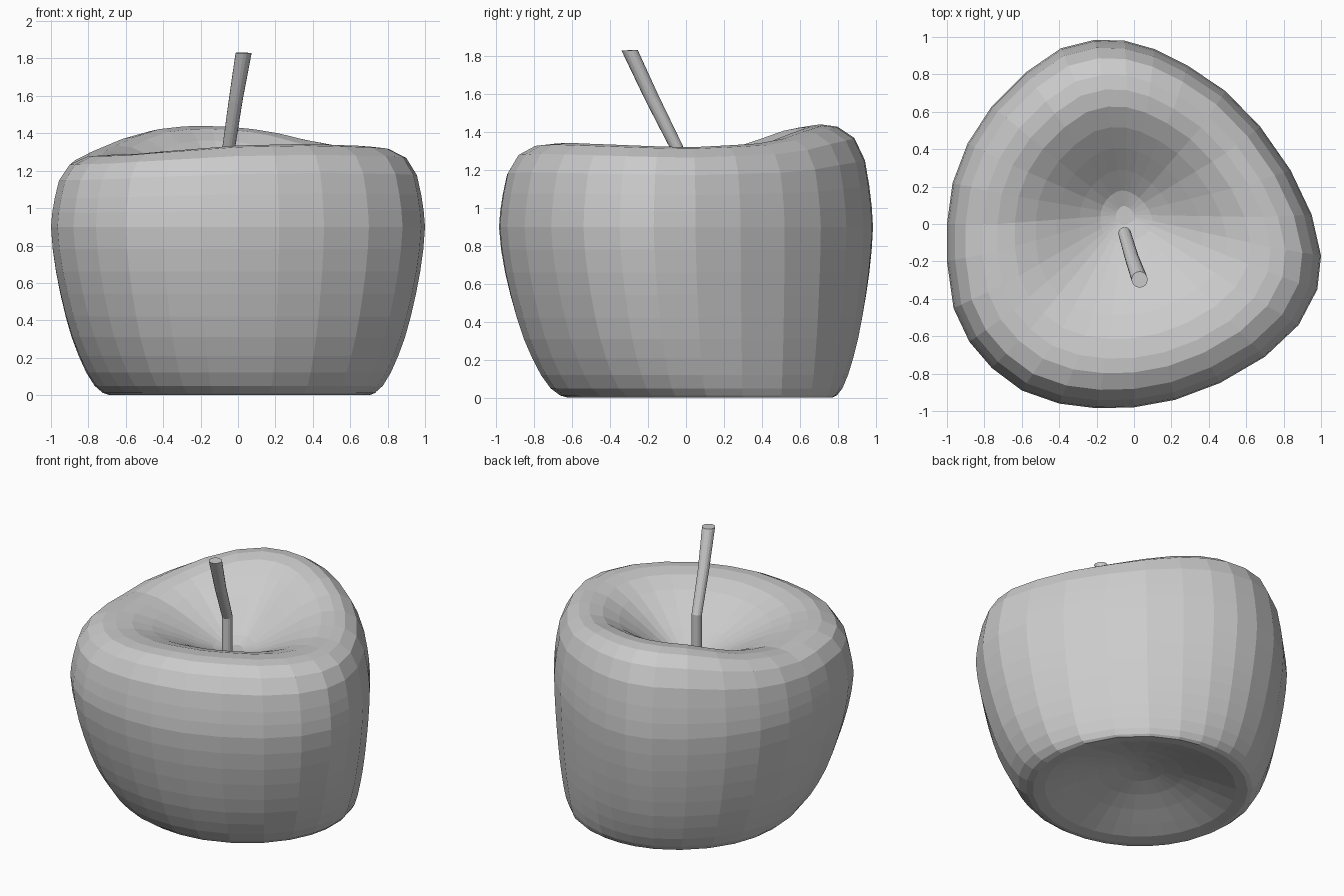
import bpy, bmesh, math
from mathutils import Vector

if "Cube" in bpy.data.objects:
    bpy.data.objects.remove(bpy.data.objects["Cube"])

# Plan outline at the widest level, counter-clockwise
OUTLINE = [(1.0, -.17), (.95, .05), (.837, .288), (.675, .52), (.49, .71), (.29, .845),
           (.11, .935), (-.05, .98), (-.21, .985), (-.39, .94), (-.58, .81), (-.76, .63),
           (-.89, .43), (-.97, .22), (-1.0, 0), (-1.0, -.20), (-.965, -.45), (-.88, -.63),
           (-.76, -.77), (-.60, -.89), (-.40, -.96), (-.20, -.985), (0, -.98), (.22, -.94),
           (.46, -.85), (.70, -.71), (.88, -.54), (.98, -.35)]
# Height of the wavy upper rim by angle in degrees
RIM = [(0, 1.318), (45, 1.343), (60, 1.375), (75, 1.41), (90, 1.432), (105, 1.44), (120, 1.435),
       (135, 1.40), (150, 1.345), (180, 1.28), (225, 1.288), (270, 1.335), (300, 1.343),
       (330, 1.333), (360, 1.318)]
WIDEST, FLOOR = .9, 1.05
DISH_CENTRE = Vector((-.05, .05))
FOOT_CENTRE, FOOT_RADIUS = Vector((.01, .075)), .695


def rim_height(angle):
    a = math.degrees(angle) % 360
    for (a0, h0), (a1, h1) in zip(RIM, RIM[1:]):
        if a0 <= a <= a1:
            return h0 + (h1 - h0) * (a - a0) / (a1 - a0)


def ring_mesh(name, rings, cap):
    """Skin a stack of equal-length rings; close both ends."""
    bm = bmesh.new()
    vr = [[bm.verts.new(p) for p in ring] for ring in rings]
    n = len(vr[0])
    for a, b in zip(vr, vr[1:]):
        for i in range(n):
            j = (i + 1) % n
            bm.faces.new((a[i], a[j], b[j], b[i]))
    for ring in (vr[0], vr[-1]):
        if cap:
            bm.faces.new(ring)
        else:
            pole = bm.verts.new(sum((v.co for v in ring), Vector()) / n)
            for i in range(n):
                bm.faces.new((ring[i], ring[(i + 1) % n], pole))
    bmesh.ops.recalc_face_normals(bm, faces=bm.faces)
    me = bpy.data.meshes.new(name)
    bm.to_mesh(me)
    bm.free()
    ob = bpy.data.objects.new(name, me)
    bpy.context.collection.objects.link(ob)
    return ob


pts = [Vector(p) for p in OUTLINE]
rims = [rim_height(math.atan2(p.y, p.x)) for p in pts]
spokes = [p.normalized() * FOOT_RADIUS for p in pts]
rings = []

# Underside hollow: fraction of the round foot's radius, height
for k, z in [(.08, .17), (.22, .155), (.40, .125), (.58, .085), (.75, .042), (.89, .008)]:
    rings.append([(*(FOOT_CENTRE + s * k), z) for s in spokes])
# Lower wall: blend toward the round foot, height
for t, z in [(1, 0), (.88, .012), (.74, .05), (.60, .12), (.47, .21), (.35, .31), (.25, .42),
             (.16, .54), (.085, .66), (.03, .78)]:
    rings.append([(*p.lerp(FOOT_CENTRE + s, t), z) for p, s in zip(pts, spokes)])
# Upper wall: scale, fraction of the way up to the rim
for s, t in [(1, 0), (.993, .2), (.98, .4), (.957, .65), (.9, .87), (.81, .98), (.73, 1)]:
    rings.append([(*(p * s), WIDEST + (h - WIDEST) * t) for p, h in zip(pts, rims)])
# Top dish: scale, fraction above the dish floor
for s, t in [(.63, .96), (.51, .80), (.39, .58), (.26, .32), (.14, .10), (.05, .01)]:
    rings.append([(*(p * s + DISH_CENTRE * (1 - s / .73)), FLOOR + (h - FLOOR) * t)
                  for p, h in zip(pts, rims)])
ring_mesh("fruit_body", rings, False)

# Bent stem: centre point, radius, ring tilt
stem = []
lean = Vector((.08, -.25, .51)).normalized()
for c, r, tilt in [((-.05, -.05, 1.02), .034, 0), ((-.05, -.05, 1.32), .034, .5),
                   ((-.012, -.18, 1.58), .037, 1), ((.03, -.297, 1.83), .043, .05)]:
    axis = Vector((0, 0, 1)).lerp(lean, tilt).normalized()
    u = Vector((0, 1, 0)).cross(axis).normalized()
    v = axis.cross(u)
    stem.append([Vector(c) + r * (u * math.cos(a) + v * math.sin(a))
                 for a in (i * math.tau / 16 for i in range(16))])
ring_mesh("stem", stem, True)
